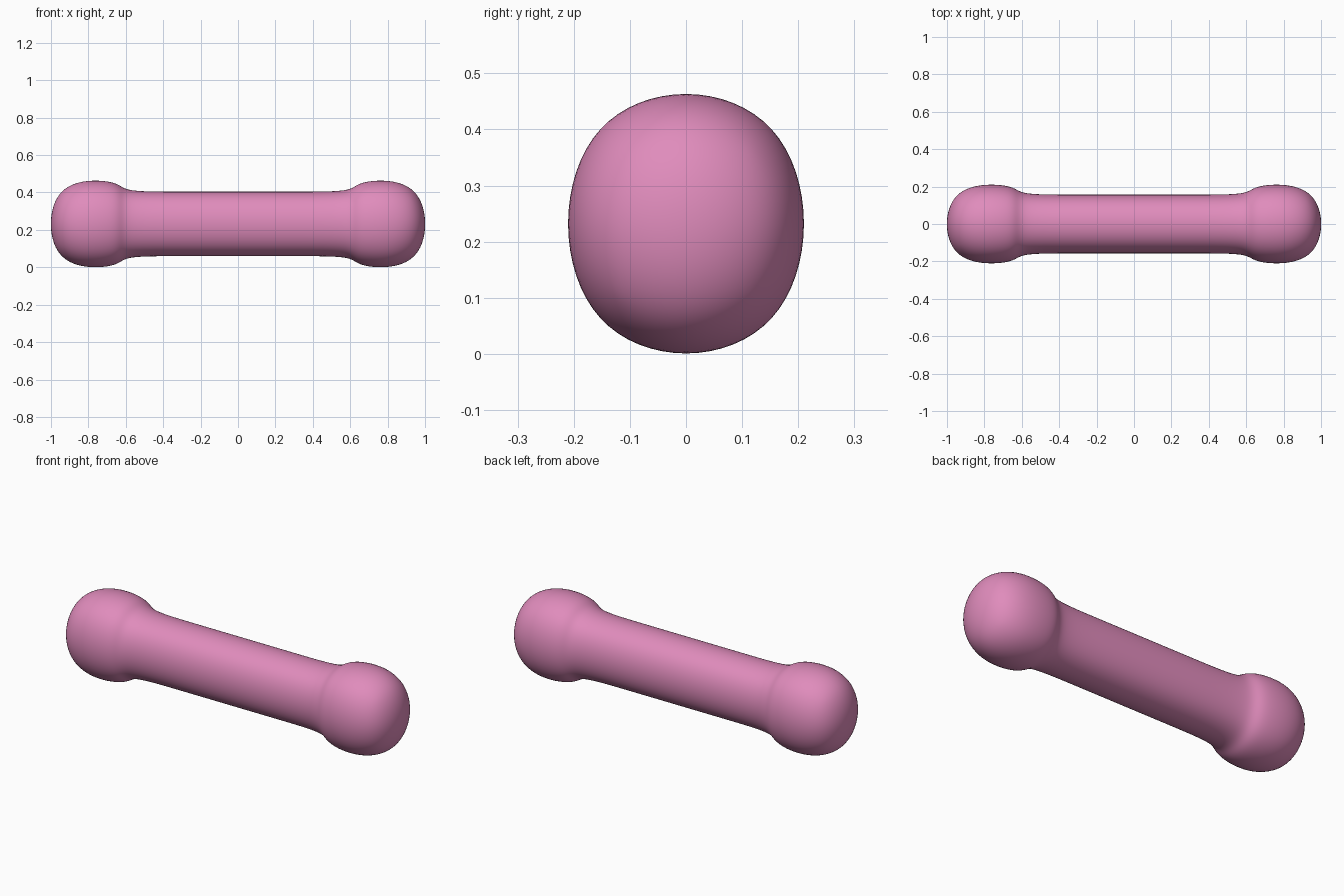
import bpy, bmesh

if "Cube" in bpy.data.objects:
    bpy.data.objects.remove(bpy.data.objects["Cube"])

# Rounded dumbbell-like bar: a box cage with flared ends, smoothed by subdivision
CENTRE_Z = 0.232
SHAFT = (0.171, 0.188)    # half width, half height of the shaft cage
KNOB = (0.235, 0.2585)    # same for the end knobs
half = [(0.35, SHAFT), (0.63, SHAFT), (0.63, KNOB), (1.033, KNOB)]
sections = [(-x, s) for x, s in reversed(half)] + half

pink = bpy.data.materials.new("pink")
pink.diffuse_color = (0.745, 0.262, 0.503, 1)
pink.use_nodes = True
pink.node_tree.nodes["Principled BSDF"].inputs["Base Color"].default_value = pink.diffuse_color

# Cage made of square rings joined along x
bm = bmesh.new()
rings = []
for x, (hy, hz) in sections:
    rings.append([bm.verts.new((x, sy * hy, CENTRE_Z + sz * hz))
                  for sy, sz in ((-1, -1), (1, -1), (1, 1), (-1, 1))])
for a, b in zip(rings, rings[1:]):
    for i in range(4):
        j = (i + 1) % 4
        bm.faces.new((a[i], a[j], b[j], b[i]))
bm.faces.new(rings[0])
bm.faces.new(rings[-1])
bmesh.ops.recalc_face_normals(bm, faces=bm.faces[:])
for f in bm.faces:
    f.smooth = True

mesh = bpy.data.meshes.new("bone_bar")
bm.to_mesh(mesh)
bm.free()
mesh.materials.append(pink)
bar = bpy.data.objects.new("bone_bar", mesh)
bpy.context.collection.objects.link(bar)

# Smooth rounding
sub = bar.modifiers.new("rounding", 'SUBSURF')
sub.levels = sub.render_levels = 4
